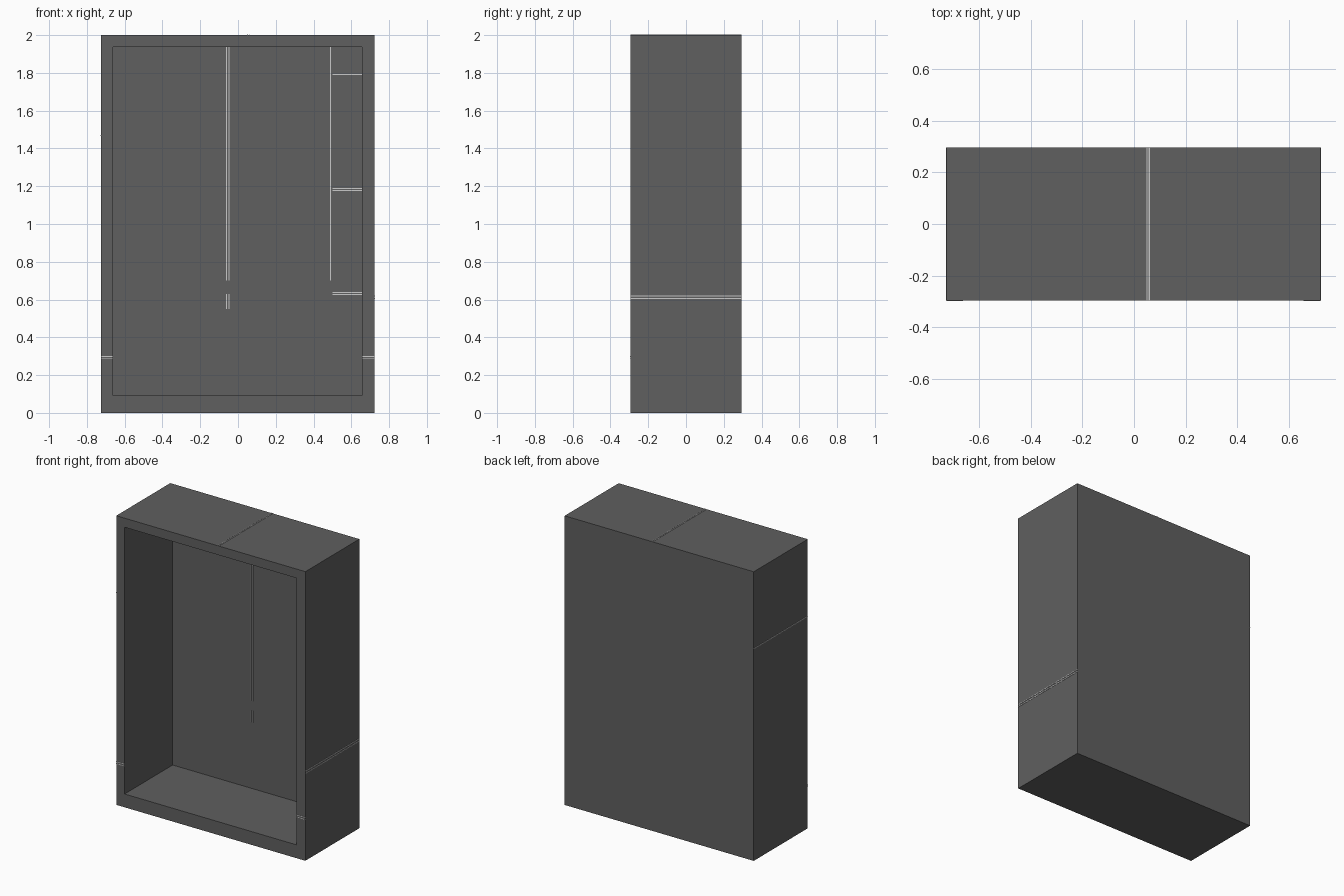
import bpy
import bmesh

if "Cube" in bpy.data.objects:
    bpy.data.objects.remove(bpy.data.objects["Cube"])


def material(name, v):
    m = bpy.data.materials.new(name)
    m.diffuse_color = (v, v, v, 1)
    m.use_nodes = True
    m.node_tree.nodes["Principled BSDF"].inputs["Base Color"].default_value = m.diffuse_color
    return m


DARK = material("dark grey", 0.115)
LIGHT = material("light grey", 0.6)

X0, X1, Y, H = -0.725, 0.722, 0.295, 2.0      # outer shell
IX0, IX1, IZ0, IZ1 = -0.661, 0.656, 0.092, 1.937  # opening
BACK = 0.23                                   # inner back wall


def finish(name, bm, mat):
    me = bpy.data.meshes.new(name)
    bm.to_mesh(me)
    bm.free()
    me.materials.append(mat)
    ob = bpy.data.objects.new(name, me)
    bpy.context.collection.objects.link(ob)


# Cabinet shell: a box with its front face inset and pushed back
bm = bmesh.new()


def ring(x0, x1, z0, z1, y):
    return [bm.verts.new(p) for p in ((x0, y, z0), (x1, y, z0), (x1, y, z1), (x0, y, z1))]


rings = [ring(X0, X1, 0, H, Y), ring(X0, X1, 0, H, -Y),
         ring(IX0, IX1, IZ0, IZ1, -Y), ring(IX0, IX1, IZ0, IZ1, BACK)]
bm.faces.new(rings[0])
for a, b in zip(rings, rings[1:]):
    for i in range(4):
        j = (i + 1) % 4
        bm.faces.new((a[i], a[j], b[j], b[i]))
bm.faces.new(rings[3])
bmesh.ops.recalc_face_normals(bm, faces=bm.faces)
finish("cabinet_shell", bm, DARK)


def strips(name, boxes):
    bm = bmesh.new()
    for lo, hi in boxes:
        vs = bmesh.ops.create_cube(bm, size=1)["verts"]
        for v in vs:
            v.co = [l if c < 0 else h for c, l, h in zip(v.co, lo, hi)]
    finish(name, bm, LIGHT)


T, W = 0.002, 0.005  # strip thickness and width

# Fine seam lines on the inner back wall
seams = []
for x, z0, z1 in ((-0.064, 0.7, IZ1), (-0.049, 0.7, IZ1), (-0.064, 0.55, 0.63),
                  (-0.049, 0.55, 0.63), (0.487, 0.7, IZ1)):
    seams.append(((x, BACK - T, z0), (x + W, BACK, z1)))
for z in (1.788, 1.174, 1.186, 0.624, 0.636):
    seams.append(((0.5, BACK - T, z), (IX1, BACK, z + W)))
strips("back_wall_seams", seams)

# Fine seam lines on the front rim, the sides and the top
strips("rim_seams", [((a, -Y - T, z), (b, -Y, z + W))
                     for a, b in ((X0, IX0), (IX1, X1)) for z in (0.284, 0.297)])
strips("right_side_seams", [((X1, -Y, z), (X1 + T, Y, z + W)) for z in (0.602, 0.617)])
strips("left_side_seam", [((X0 - T, -Y, 1.465), (X0, Y, 1.47))])
strips("top_seams", [((x, -Y, H), (x + 0.004, Y, H + T)) for x in (0.048, 0.057)])
